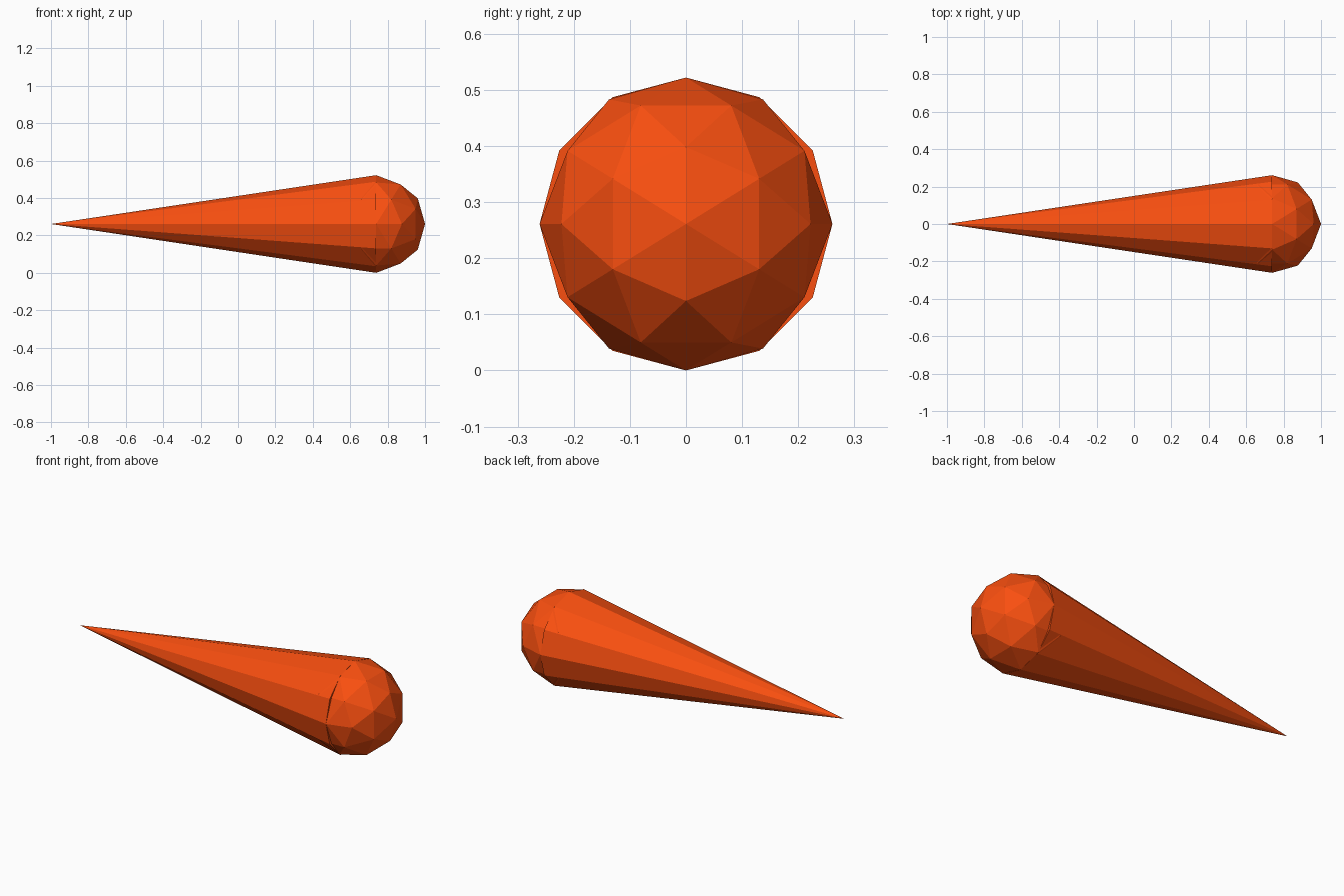
import bpy, bmesh, math
from itertools import combinations
from mathutils import Vector

if "Cube" in bpy.data.objects:
    bpy.data.objects.remove(bpy.data.objects["Cube"])

R = 0.261            # shared radius of ball and cone
BASE_X = 1 - R       # where the cone meets the ball
LENGTH = BASE_X + 1

orange = bpy.data.materials.new("orange")
orange.diffuse_color = (0.95, 0.078, 0.005, 1)
orange.use_nodes = True
orange.node_tree.nodes["Principled BSDF"].inputs["Base Color"].default_value = orange.diffuse_color

# Tapered body: 12-sided cone pointing to -x
bpy.ops.mesh.primitive_cone_add(vertices=12, radius1=R, radius2=0, depth=LENGTH,
                                location=(BASE_X - LENGTH / 2, 0, R),
                                rotation=(0, -math.pi / 2, 0))
cone = bpy.context.object
cone.name = "tapered_body"
cone.data.materials.append(orange)

# Rounded end: once-subdivided icosahedron, with a two-fold axis along x
phi = (1 + math.sqrt(5)) / 2
corners = []
for s in (1, -1):
    for t in (1, -1):
        corners += [Vector(p).normalized() for p in
                    ((s * phi, 0, t), (s, t * phi, 0), (0, s, t * phi))]
middles = [(a + b).normalized() for a, b in combinations(corners, 2)
           if (a - b).length < 1.1]
bm = bmesh.new()
for p in corners + middles:
    bm.verts.new(p * R)
bmesh.ops.convex_hull(bm, input=bm.verts[:])
bmesh.ops.recalc_face_normals(bm, faces=bm.faces[:])
mesh = bpy.data.meshes.new("rounded_end")
bm.to_mesh(mesh)
bm.free()
mesh.materials.append(orange)
ball = bpy.data.objects.new("rounded_end", mesh)
ball.location = (BASE_X, 0, R)
bpy.context.collection.objects.link(ball)
